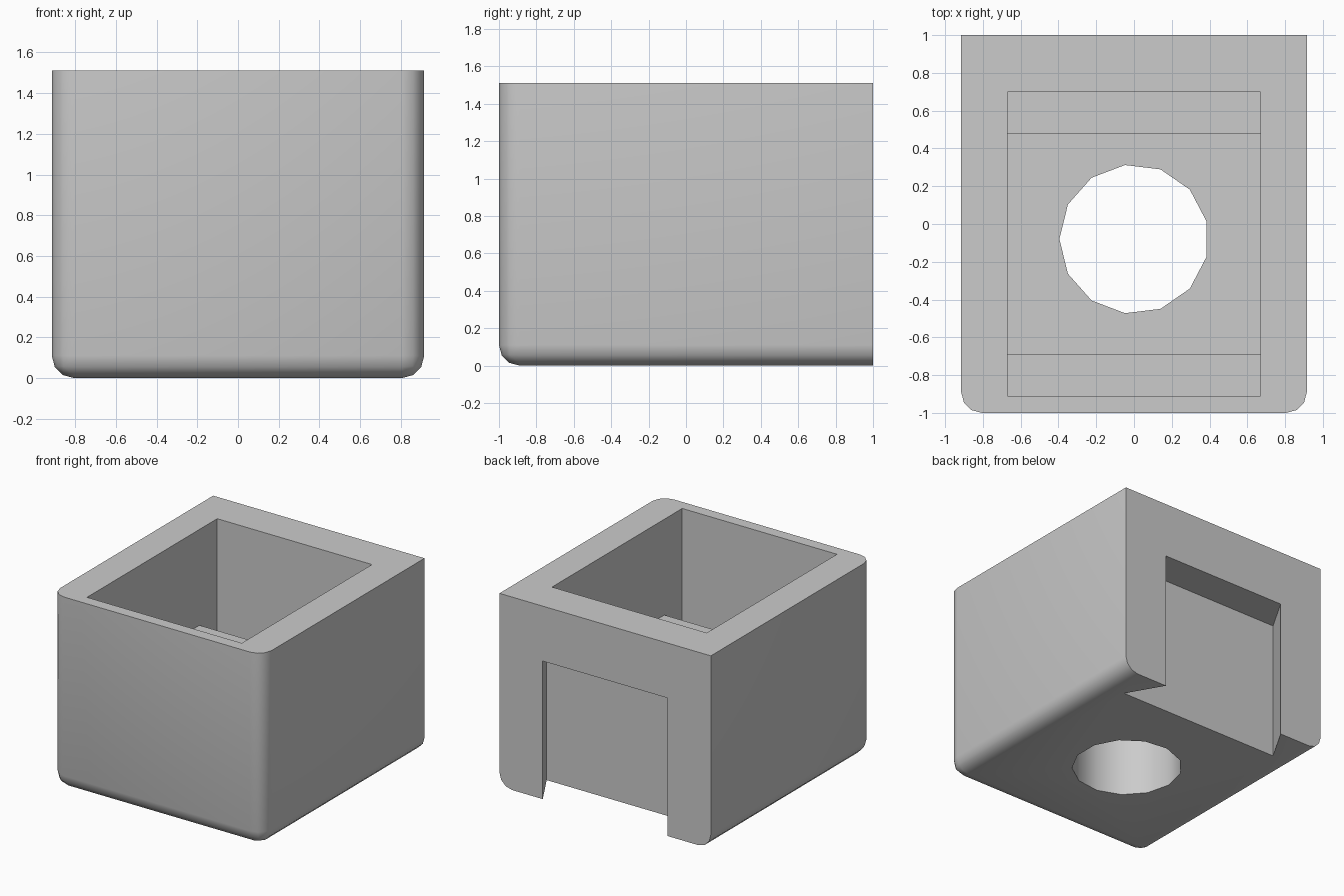
import bpy, bmesh, math
from mathutils import Matrix

cube = bpy.data.objects.get("Cube")
if cube:
    bpy.data.objects.remove(cube, do_unlink=True)

W, H, R = 0.915, 1.51, 0.11        # half width, height, edge radius

grey = bpy.data.materials.new("plain grey")
grey.use_nodes = True
colour = (0.6, 0.6, 0.6, 1)
grey.diffuse_color = colour
grey.node_tree.nodes["Principled BSDF"].inputs["Base Color"].default_value = colour


def make_object(name, bm):
    bmesh.ops.recalc_face_normals(bm, faces=bm.faces)
    mesh = bpy.data.meshes.new(name)
    bm.to_mesh(mesh)
    bm.free()
    mesh.materials.append(grey)
    obj = bpy.data.objects.new(name, mesh)
    bpy.context.collection.objects.link(obj)
    return obj


def prism(outline, z0, z1):
    """Upright prism from an xy outline."""
    bm = bmesh.new()
    base = bm.faces.new([bm.verts.new((x, y, z0)) for x, y in outline])
    bottom = bmesh.ops.extrude_face_region(bm, geom=[base], use_keep_orig=True)["geom"]
    bmesh.ops.translate(bm, vec=(0, 0, z1 - z0),
                        verts=[v for v in bottom if isinstance(v, bmesh.types.BMVert)])
    return bm


def box(x, y0, y1, z0, z1):
    return prism([(-x, y0), (x, y0), (x, y1), (-x, y1)], z0, z1)


# Housing block: rounded front uprights and bottom edges, sharp back and rim
bm = box(W, -1, 1, 0, H)
rounded = []
for e in bm.edges:
    a, b = (v.co for v in e.verts)
    mid = (a + b) / 2
    front_upright = abs(a.z - b.z) > 0.1 and mid.y < 0
    bottom = mid.z < 0.01 and mid.y < 0.5
    if front_upright or bottom:
        rounded.append(e)
bmesh.ops.bevel(bm, geom=rounded, offset=R, segments=3, profile=0.5,
                affect='EDGES', clamp_overlap=True)
housing = make_object("housing", bm)

# Cutters: upper cavity, the two troughs beside the raised floor
cutters = [make_object("cavity_cutter", box(0.67, -0.91, 0.70, 0.76, H + 0.2))]
for name, y0, y1 in (("front_trough_cutter", -0.91, -0.69),
                     ("back_trough_cutter", 0.48, 0.70)):
    cutters.append(make_object(name, box(0.67, y0, y1, 0.2, 0.9)))

# Dovetail slot in the back, open at the bottom
depth, inner, outer, over = 0.277, 0.70, 0.54, 0.1
flare = outer - (inner - outer) * over / depth
slot = [(-inner, 1 - depth), (inner, 1 - depth), (flare, 1 + over), (-flare, 1 + over)]
cutters.append(make_object("dovetail_cutter", prism(slot, -0.2, 1.08)))

# Round hole through the floor, one corner pointing to the right side
ring = [(0.395 * math.cos(a), 0.395 * math.sin(a) - 0.08)
        for a in (math.pi + math.tau * i / 13 for i in range(13))]
cutters.append(make_object("hole_cutter", prism(ring, -0.3, 1.1)))

# Cut everything out of the housing and drop the cutters
bpy.ops.object.select_all(action='DESELECT')
bpy.context.view_layer.objects.active = housing
housing.select_set(True)
for cutter in cutters:
    mod = housing.modifiers.new(cutter.name, 'BOOLEAN')
    mod.operation = 'DIFFERENCE'
    mod.solver = 'EXACT'
    mod.object = cutter
    bpy.ops.object.modifier_apply(modifier=mod.name)
    bpy.data.objects.remove(cutter, do_unlink=True)

bpy.ops.object.shade_smooth_by_angle(angle=math.radians(35))
